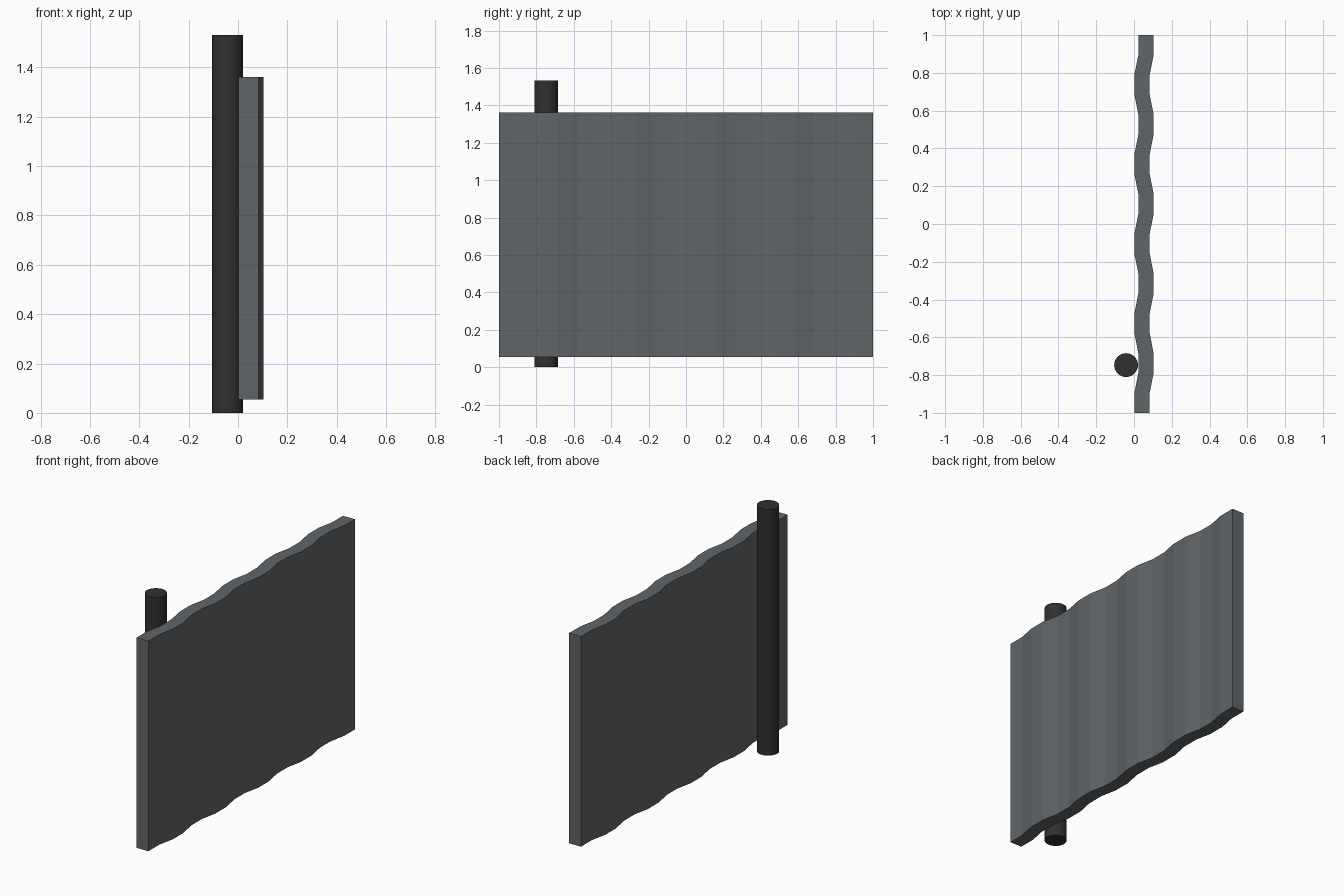
import bpy, bmesh

if "Cube" in bpy.data.objects:
    bpy.data.objects.remove(bpy.data.objects["Cube"])


def material(name, rgb):
    m = bpy.data.materials.new(name)
    m.diffuse_color = (*rgb, 1)
    m.use_nodes = True
    m.node_tree.nodes["Principled BSDF"].inputs["Base Color"].default_value = m.diffuse_color
    return m


# Corrugated panel: zigzag profile along y, extruded upwards
N, X0, WAVE, THICK = 19, 0.002, 0.021, 0.081
Z0, Z1 = 0.054, 1.362
bm = bmesh.new()
rows = []
for i in range(N + 1):
    y = -1 + 2 * i / N
    x = X0 + (WAVE if i % 4 in (2, 3) else 0)
    ring = [(x, Z0), (x + THICK, Z0), (x + THICK, Z1), (x, Z1)]
    rows.append([bm.verts.new((px, y, pz)) for px, pz in ring])
for a, b in zip(rows, rows[1:]):
    for k in range(4):
        n = (k + 1) % 4
        bm.faces.new((a[k], a[n], b[n], b[k]))
bm.faces.new(rows[0])
bm.faces.new(rows[-1])
bmesh.ops.recalc_face_normals(bm, faces=bm.faces)
mesh = bpy.data.meshes.new("corrugated_panel")
bm.to_mesh(mesh)
bm.free()
mesh.materials.append(material("panel_grey", (0.12, 0.13, 0.14)))
panel = bpy.data.objects.new("corrugated_panel", mesh)
bpy.context.collection.objects.link(panel)

# Round support post behind the panel
H = 1.532
bpy.ops.mesh.primitive_cylinder_add(vertices=32, radius=0.063, depth=H,
                                    location=(-0.042, -0.747, H / 2))
post = bpy.context.object
post.name = "support_post"
post.data.materials.append(material("post_black", (0.03, 0.03, 0.029)))
bpy.ops.object.shade_smooth_by_angle()
